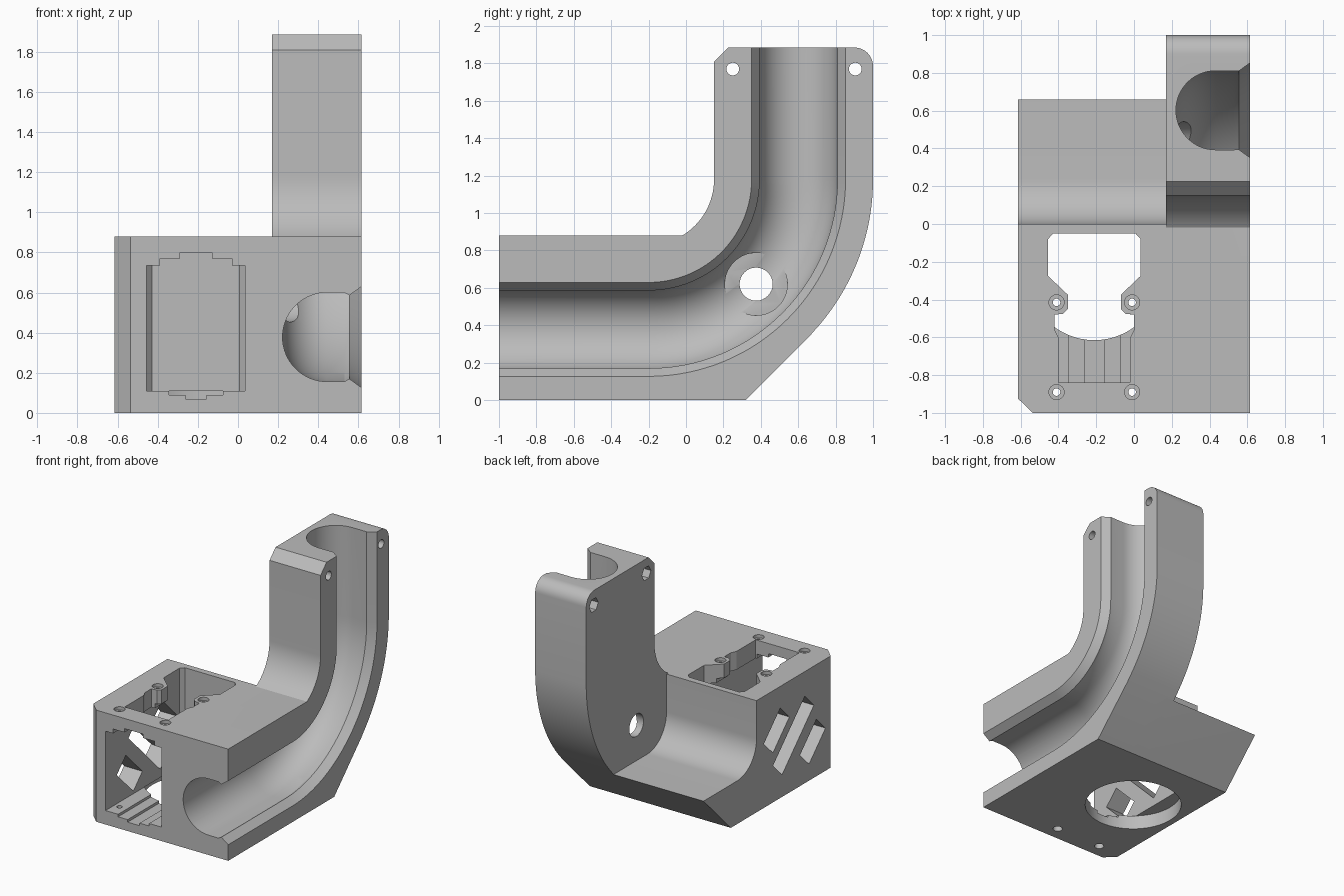
import bpy, bmesh, math
from math import sin, cos, radians, pi

old = bpy.data.objects.get("Cube")
if old:
    bpy.data.objects.remove(old, do_unlink=True)

grey = bpy.data.materials.new("light_grey_plastic")
grey.use_nodes = True
COLOUR = (0.5, 0.5, 0.5, 1)
grey.diffuse_color = COLOUR
grey.node_tree.nodes["Principled BSDF"].inputs["Base Color"].default_value = COLOUR


def loft(name, rings):
    """Closed solid through a list of equal-length rings of 3D points."""
    bm = bmesh.new()
    loops = [[bm.verts.new(p) for p in ring] for ring in rings]
    for a, b in zip(loops, loops[1:]):
        for i in range(len(a)):
            j = (i + 1) % len(a)
            bm.faces.new((a[i], a[j], b[j], b[i]))
    bm.faces.new(loops[0])
    bm.faces.new(loops[-1])
    bmesh.ops.recalc_face_normals(bm, faces=bm.faces)
    me = bpy.data.meshes.new(name)
    bm.to_mesh(me)
    bm.free()
    me.materials.append(grey)
    ob = bpy.data.objects.new(name, me)
    bpy.context.collection.objects.link(ob)
    return ob


def prism(name, pts, axis, lo, hi):
    """Extrude a 2D outline along an axis; the outline keeps xyz order."""
    def place(p, d):
        q = list(p)
        q.insert("xyz".index(axis), d)
        return q
    return loft(name, [[place(p, d) for p in pts] for d in (lo, hi)])


def arc(cx, cy, r, a0, a1, n):
    return [(cx + r * cos(radians(a0 + (a1 - a0) * i / n)),
             cy + r * sin(radians(a0 + (a1 - a0) * i / n))) for i in range(n + 1)]


def circle(cx, cy, r, n=32):
    return arc(cx, cy, r, 0, 360, n)[:-1]


def combine(target, tool, operation="DIFFERENCE"):
    mod = target.modifiers.new("combine", "BOOLEAN")
    mod.operation, mod.solver, mod.object = operation, "EXACT", tool
    bpy.context.view_layer.objects.active = target
    bpy.ops.object.modifier_apply(modifier=mod.name)
    bpy.data.objects.remove(tool, do_unlink=True)


SIDE = 0.615               # half width
BEND = (-0.2, 1.18)        # centre of the bend (y, z)
TOP, BACK_X = 1.885, 0.17
MID = -0.21                # centre line of the pocket

# Base block with concave back and sloped tail
block_profile = ([(-1, 0), (0.32, 0), (0.66, 0.34)] + arc(0.24, 0.58, 0.24, 270, 180, 16)
                 + [(0, 0.88), (-1, 0.88)])
body = prism("duct_bracket", block_profile, "x", -SIDE, 0.3)

# Curved arm
arm_profile = ([(-1, 0), (0.32, 0), (0.66, 0.34)] + arc(*BEND, 1.2, -43, 0, 24)
               + arc(0.9, TOP - 0.1, 0.1, 0, 90, 10)
               + [(0.225, TOP), (0.15, TOP - 0.075)]
               + arc(*BEND, 0.35, 0, -59, 16) + [(-0.025, 0.88), (-1, 0.88)])
combine(body, prism("curved_arm", arm_profile, "x", BACK_X, SIDE), "UNION")


# Swept U-shaped channel with a flared mouth
def channel_section(r):
    bowl = [(0.222 + r + x, s) for x, s in arc(0, 0, r, 90, 270, 32)]
    return ([(0.655, 0.28), (0.555, 0.208), (0.53, r)] + bowl
            + [(0.53, -r), (0.555, -0.208), (0.655, -0.28)])


path = [(-1.1, -90), (BEND[0], -90)]
rings = []


def add_ring(dy, dz, angle, r):
    c, s = cos(radians(angle)), sin(radians(angle))
    rings.append([(x, BEND[0] + dy + (0.802 + o) * c, BEND[1] + dz + (0.802 + o) * s)
                  for x, o in channel_section(r)])


add_ring(-0.9, 0, -90, 0.222)
STEPS = 32
for i in range(STEPS + 1):
    add_ring(0, 0, -90 + 90 * i / STEPS, 0.222 - 0.013 * i / STEPS)
add_ring(0, 0.8, 0, 0.209)
combine(body, loft("channel_cutter", rings))

# Cable hole with counterbore at the bend
combine(body, prism("counterbore", circle(0.375, 0.62, 0.167, 48), "x", 0.232, 0.5))
combine(body, prism("cable_hole", circle(0.375, 0.62, 0.0885), "x", 0.1, 0.5))

# Arm screw holes with hexagonal nut recesses behind
for y in (0.25, 0.905):
    combine(body, prism("arm_screw_hole", circle(y, 1.77, 0.034, 24), "x", 0.1, 0.7))
    combine(body, prism("nut_recess", circle(y, 1.77, 0.056, 6), "x", 0.1, 0.25))

# Chamfered front corner
combine(body, prism("corner_chamfer", [(-0.7, -0.84), (-0.7, -1.1), (-0.46, -1.0 - 0.075)],
                    "z", -0.1, 1))


def mirrored(half):
    """Complete an outline from its right half, given as offsets from MID."""
    return [(MID + a, b) for a, b in half] + [(MID - a, b) for a, b in reversed(half)]


# Pocket from the front, with chamfered inner corners
pocket = mirrored([(0.245, -1.1), (0.245, -0.08), (0.218, -0.05)])
combine(body, prism("pocket", pocket, "z", 0.11, 0.735))

# Stepped grooves in the pocket roof and floor
for half, z0, z1 in ((0.18, 0.7, 0.77), (0.08, 0.7, 0.8),
                     (0.135, 0.09, 0.2), (0.052, 0.07, 0.2)):
    outline = mirrored([(half, -1.1), (half, -0.3)])
    combine(body, prism("groove", outline, "z", z0, z1))

# Roof opening with bosses left standing
roof = mirrored([(0.218, -0.05), (0.245, -0.08), (0.245, -0.275), (0.14, -0.375),
                 (0.14, -0.45), (0.165, -0.475), (0.21, -0.48), (0.21, -0.56),
                 (0.19, -0.6), (0.19, -0.84)])
combine(body, prism("roof_opening", roof, "z", 0.6, 1))

# Round opening in the floor
combine(body, prism("floor_opening", circle(MID, -0.26, 0.355, 64), "z", -0.1, 0.11))

# Lid screw holes with countersunk heads
for x in (MID - 0.2, MID + 0.2):
    for y in (-0.89, -0.415):
        combine(body, prism("lid_screw_hole", circle(x, y, 0.02, 20), "z", -0.1, 1))
        combine(body, prism("screw_head_recess", circle(x, y, 0.04, 24), "z", 0.855, 1))
    combine(body, prism("floor_screw_hole", circle(x, -0.89, 0.035, 24), "z", -0.1, 0.06))

# Diagonal vents in the right wall
D = math.sqrt(0.5)
for y, z, length in ((-0.25, 0.55, 0.29), (-0.46, 0.43, 0.56), (-0.7, 0.29, 0.29)):
    corners = [(a * length / 2, b * 0.08) for a, b in ((-1, -1), (1, -1), (1, 1), (-1, 1))]
    outline = [(y + (b - a) * D, z + (a + b) * D) for a, b in corners]
    combine(body, prism("vent", outline, "x", -0.7, -0.4))

# Centre on the ground and shade
bpy.ops.object.select_all(action="DESELECT")
body.select_set(True)
bpy.context.view_layer.objects.active = body
bpy.ops.object.shade_smooth_by_angle(angle=radians(25))
